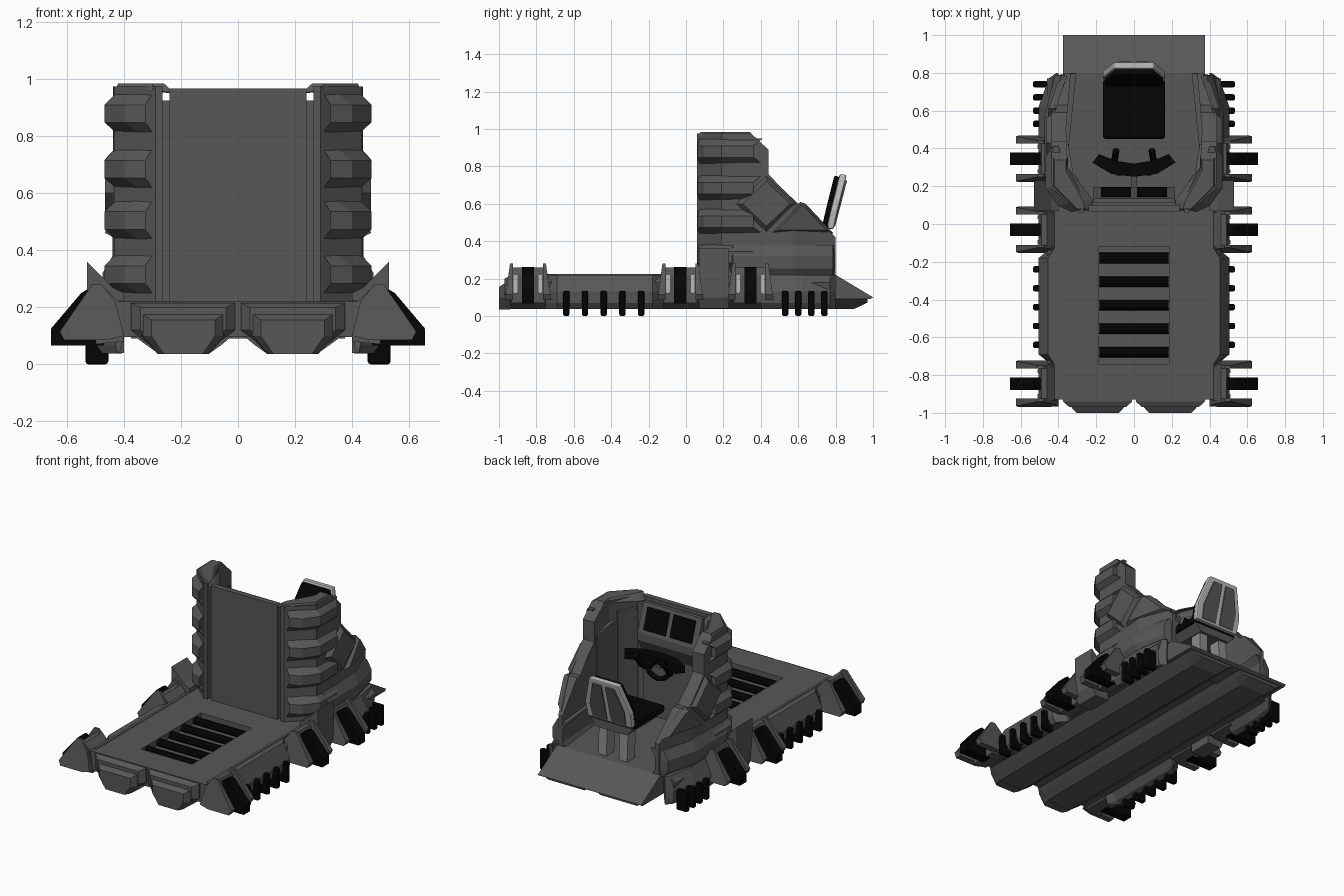
import bpy, bmesh, math
from mathutils import Vector

if "Cube" in bpy.data.objects:
    bpy.data.objects.remove(bpy.data.objects["Cube"])


def material(name, v):
    m = bpy.data.materials.new(name)
    m.diffuse_color = (v, v, v, 1)
    m.use_nodes = True
    m.node_tree.nodes["Principled BSDF"].inputs["Base Color"].default_value = m.diffuse_color
    return m


GREY = material("dark grey", 0.095)
BLACK = material("black", 0.0015)
LIGHT = material("light grey", 0.48)
MID = material("mid grey", 0.26)


def loft(name, rings, mat, mirror=False, bevel=0):
    """Join equal-length rings of points into a closed solid, optionally mirrored in x."""
    bm = bmesh.new()
    for s in ((1, -1) if mirror else (1,)):
        vs = [[bm.verts.new((s * p[0], p[1], p[2])) for p in r] for r in rings]
        n = len(rings[0])
        bm.faces.new(vs[0])
        bm.faces.new(vs[-1])
        for a, b in zip(vs, vs[1:]):
            for i in range(n):
                j = (i + 1) % n
                bm.faces.new((a[i], a[j], b[j], b[i]))
    if bevel:
        bmesh.ops.bevel(bm, geom=bm.edges[:], offset=bevel, segments=2, profile=0.5, affect='EDGES')
    bmesh.ops.recalc_face_normals(bm, faces=bm.faces[:])
    me = bpy.data.meshes.new(name)
    bm.to_mesh(me)
    bm.free()
    me.materials.append(mat)
    ob = bpy.data.objects.new(name, me)
    bpy.context.collection.objects.link(ob)
    return ob


def along_y(name, xz, y0, y1, mat, mirror=False, bevel=0):
    return loft(name, [[(x, y, z) for x, z in xz] for y in (y0, y1)], mat, mirror, bevel)


def along_x(name, yz, x0, x1, mat, mirror=False, bevel=0):
    return loft(name, [[(x, y, z) for y, z in yz] for x in (x0, x1)], mat, mirror, bevel)


def box(name, x, y, z, mat, mirror=False, bevel=0):
    return along_y(name, [(x[0], z[0]), (x[1], z[0]), (x[1], z[1]), (x[0], z[1])], *y, mat, mirror, bevel)


def slab(name, pts, vec, mat, mirror=False, bevel=0):
    return loft(name, [pts, [tuple(Vector(p) + Vector(vec)) for p in pts]], mat, mirror, bevel)


def cut(ob, tool, op):
    m = ob.modifiers.new(op.lower(), 'BOOLEAN')
    m.operation, m.object, m.solver = op, tool, 'EXACT'
    bpy.context.view_layer.objects.active = ob
    bpy.ops.object.modifier_apply(modifier=m.name)
    bpy.data.objects.remove(tool)


def tube(name, pts, r, mat):
    c = bpy.data.curves.new(name, 'CURVE')
    c.dimensions, c.bevel_depth, c.bevel_resolution, c.use_fill_caps = '3D', r, 2, True
    s = c.splines.new('POLY')
    s.points.add(len(pts) - 1)
    for p, q in zip(s.points, pts):
        p.co = (*q, 1)
    c.materials.append(mat)
    ob = bpy.data.objects.new(name, c)
    bpy.context.collection.objects.link(ob)


# Hull deck with recessed roller bed
hull = along_y("hull", [(-.46, .18), (-.42, .22), (.42, .22), (.46, .18), (.44, .095), (-.44, .095)],
               -.93, .77, GREY)
cut(hull, box("bed_cutter", (-.185, .185), (-.74, -.12), (.18, .3), GREY), 'DIFFERENCE')
for i in range(5):
    y = -.18 - .125 * i
    ring = [(y + .028 * math.cos(a), .191 + .028 * math.sin(a)) for a in [k * math.pi / 5 for k in range(10)]]
    along_x("deck_roller", ring, -.183, .183, BLACK)
box("deck_rail", (.40, .418), (-.9, .05), (.215, .224), GREY, True)

# Two keels below the hull, rear ramp and front bumpers
keel = [(.02, .10), (.365, .10), (.325, .07), (.28, .038), (.10, .038), (.055, .07)]
loft("keel", [[(x, y, max(z, lo)) for x, z in keel] for y, lo in ((-.94, 0), (.90, 0), (.97, .072))], GREY, True)
along_x("rear_ramp", [(.75, .22), (.80, .22), (1, .10), (.985, .09), (.75, .09)], -.375, .375, GREY)


def bumper(y, e):
    pts = [(.01, .215), (.375, .215), (.375, .12), (.32, .075), (.07, .075), (.01, .12)]
    return [(.192 + (x - .192) * e, y, .125 + (z - .125) * e) for x, z in pts]


loft("bumper_frame", [bumper(-.90, 1), bumper(-.94, 1), bumper(-.97, .82)], GREY, True)
loft("bumper_block", [[(.192 + x * k, y, z + dz) for x, z, dz in
                       ((-.14, .165, d), (.14, .165, d), (.14, .10, 0), (.085, .036, 0), (-.085, .036, 0), (-.14, .10, 0))]
                      for y, k, d in ((-.94, 1.05, .012), (-.97, 1, .01), (-1, .8, -.01))], GREY, True)

# Side skirts with tapered ends, and their black fins
skirt = [(.40, .22), (.455, .22), (.505, .13), (.50, .07), (.475, .038), (.44, .05), (.40, .10)]
for span in (((-.75, .3), (-.69, 1), (-.18, 1), (-.12, .3)), ((.40, 1), (.62, 1), (.77, .5), (.80, .1))):
    loft("side_skirt", [[(.40 + (x - .40) * k, y, z) for x, z in skirt] for y, k in span], GREY, True)
for y in [-.64 + .1 * i for i in range(5)] + [.53 + .07 * i for i in range(4)]:
    box("fin", (.455, .535), (y - .017, y + .017), (0, .135), BLACK, True, .01)

# Thruster brackets with tilted black blocks
plate = [(.40, .10), (.43, .22), (.48, .282), (.51, .282), (.625, .115), (.61, .085), (.46, .085)]
for c in (-.845, -.03, .345):
    for s in (-1, 1):
        loft("bracket_plate", [[(x, c + s * (d + lean * (.28 - z)), z) for x, z in plate]
                               for d, lean in ((.080, 0), (.096, .14))], GREY, True)
        y = sorted((c + s * .056, c + s * .076))
        box("bracket_strip", (.49, .51), y, (.12, .22), LIGHT, True)
    along_y("bracket_core", [(.40, .08), (.42, .22), (.46, .26), (.49, .26), (.505, .22), (.50, .07)],
            c - .09, c + .09, GREY, True)
    along_y("bracket_block", [(.47, .09), (.49, .24), (.53, .262), (.55, .25), (.656, .125), (.656, .066), (.47, .066)],
            c - .033, c + .033, BLACK, True)

# Cockpit side walls: plan shape trimmed by the side outline
plan = [(.265, .06), (.29, .06), (.435, .19), (.44, .5), (.44, .57), (.365, .80),
        (.335, .80), (.36, .5), (.35, .30), (.265, .13)]
wall = loft("cockpit_wall", [[(x, y, .2) for x, y in plan], [(x, y, 1) for x, y in plan]], GREY, True)
outline = [(.04, .21), (.04, .975), (.35, .975), (.44, .89), (.44, .76), (.59, .60), (.63, .60), (.80, .42), (.80, .21)]
cut(wall, along_x("outline_cutter", outline, -.7, .7, GREY), 'INTERSECT')
loft("wall_cap", [[(.22, .075, .948), (.30, .065, .965), (.43, .19, .965), (.43, .36, .965), (.35, .36, .965),
                   (.35, .3, .965), (.22, .13, .948)],
                  [(.26, .08, .985), (.30, .08, .985), (.42, .2, .985), (.42, .34, .985), (.36, .34, .985), (.36, .28, .985),
                   (.27, .12, .985)]], GREY, True)
# Raised pads on the inside of the walls
pad = [(.34, .24, .30), (.37, .42, .30), (.37, .42, .80), (.34, .24, .86)]
slab("inner_pad", pad, (-.022, .004, 0), GREY, True)
slab("inner_post", [(.268, .135, .22), (.33, .25, .22), (.33, .25, .90), (.268, .135, .90)], (-.02, .01, 0), GREY, True)

# Front panel with dashboard behind it
box("front_panel", (-.24, .24), (.065, .10), (.21, .968), GREY)
box("panel_backing", (-.27, .27), (.10, .125), (.21, .925), GREY)
along_x("dashboard", [(.11, .21), (.11, .95), (.135, .95), (.195, .77), (.195, .72), (.14, .62), (.14, .21)],
        -.215, .215, GREY)
slab("screen", [(.015, .142, .928), (.175, .142, .928), (.175, .187, .793), (.015, .187, .793)],
     (0, .0095, .003), BLACK, True, .003)

# Corner ribs stacked up each pillar
base = [(.30, .072), (.35, .115), (.43, .19), (.43, .41), (.40, .41), (.30, .12)]
outer = [(.325, .062), (.40, .095), (.468, .19), (.468, .36), (.40, .36), (.325, .12)]
for z in (.315, .505, .685, .88):
    loft("corner_rib", [[(x, y, z + d) for x, y in r] for r, d in
                        ((base, -.066), (outer, -.032), (outer, .03), (base, .068))], GREY, True)


# Diamond and wedge armour on the sides
def wall_x(y):
    return .438 - max(0, y - .57) * .34


def armour(name, pts, inset, height):
    cy, cz = (sum(p[i] for p in pts) / len(pts) for i in (0, 1))
    inner = [(cy + (y - cy) * inset, cz + (z - cz) * inset) for y, z in pts]
    loft(name, [[(wall_x(y) - .01, y, z) for y, z in pts],
                [(wall_x(y) + height, y, z) for y, z in inner]], GREY, True)


armour("diamond_plate", [(.43, .76), (.60, .60), (.43, .44), (.26, .60)], .75, .028)
armour("wedge_plate", [(.61, .61), (.64, .60), (.79, .44), (.45, .44)], .75, .028)

# Fender corner post and fender beam
along_y("fender_post", [(.40, .04), (.50, .04), (.53, .10), (.53, .36), (.44, .27), (.40, .25)], .07, .23, GREY, True)
beam = [(.40, .22), (.475, .25), (.475, .57), (.42, .785), (.34, .80)]
loft("fender_beam", [[(x - d, y, z) for x, y in beam] for z, d in ((.21, .03), (.255, 0), (.32, 0), (.38, .035))],
     GREY, True)

# Control column with handlebar and grips
slab("control_column", [(-.015, .14, .60), (.015, .14, .60), (.015, .14, .64), (-.015, .14, .64)],
     (0, .15, .03), GREY)
bar = [(-.22, .325), (-.12, .265), (0, .25), (.12, .265), (.22, .325), (.185, .37), (.10, .335), (0, .32), (-.10, .335),
       (-.185, .37)]
loft("handlebar", [[(x, y, z) for x, y in bar] for z in (.67, .715)], BLACK)
for s in (-1, 1):
    tube("grip", [(s * .03, .28, .66), (s * .08, .27, .60), (s * .105, .32, .64), (s * .095, .39, .73)], .018, BLACK)
tube("lower_yoke", [(.09 * math.cos(a), .29, .66 + .1 * math.sin(a)) for a in
                    [math.pi + k * math.pi / 8 for k in range(9)]], .016, BLACK)

# Seat: legs, pan, backrest with trim
slab("seat_leg", [(.045, .68, .21), (.105, .68, .21), (.105, .76, .21), (.045, .76, .21)], (0, -.01, .22), MID, True)
loft("seat_pan", [[(-w, y0, z), (w, y0, z), (w, .77, z), (-w, .77, z)] for w, y0, z in ((.11, .52, .40), (.155, .46, .45))],
     GREY)
box("seat_cushion", (-.165, .165), (.45, .765), (.445, .495), BLACK, False, .015)
back = [(-.16, .735, .46), (.16, .735, .46), (.165, .757, .56), (.105, .805, .75), (-.105, .805, .75), (-.165, .757, .56)]
slab("backrest_cushion", [(x * .94, y - .012, z) for x, y, z in back], (0, .03, -.006), BLACK, False, .008)
slab("backrest_shell", [(x, y + .017, z + .008) for x, y, z in back], (0, .037, -.004), LIGHT, False, .008)
slab("backrest_panel", [(.015, .789, .48), (.12, .789, .48), (.125, .812, .57), (.078, .853, .725), (.015, .853, .725)],
     (0, .008, -.002), GREY, True)
